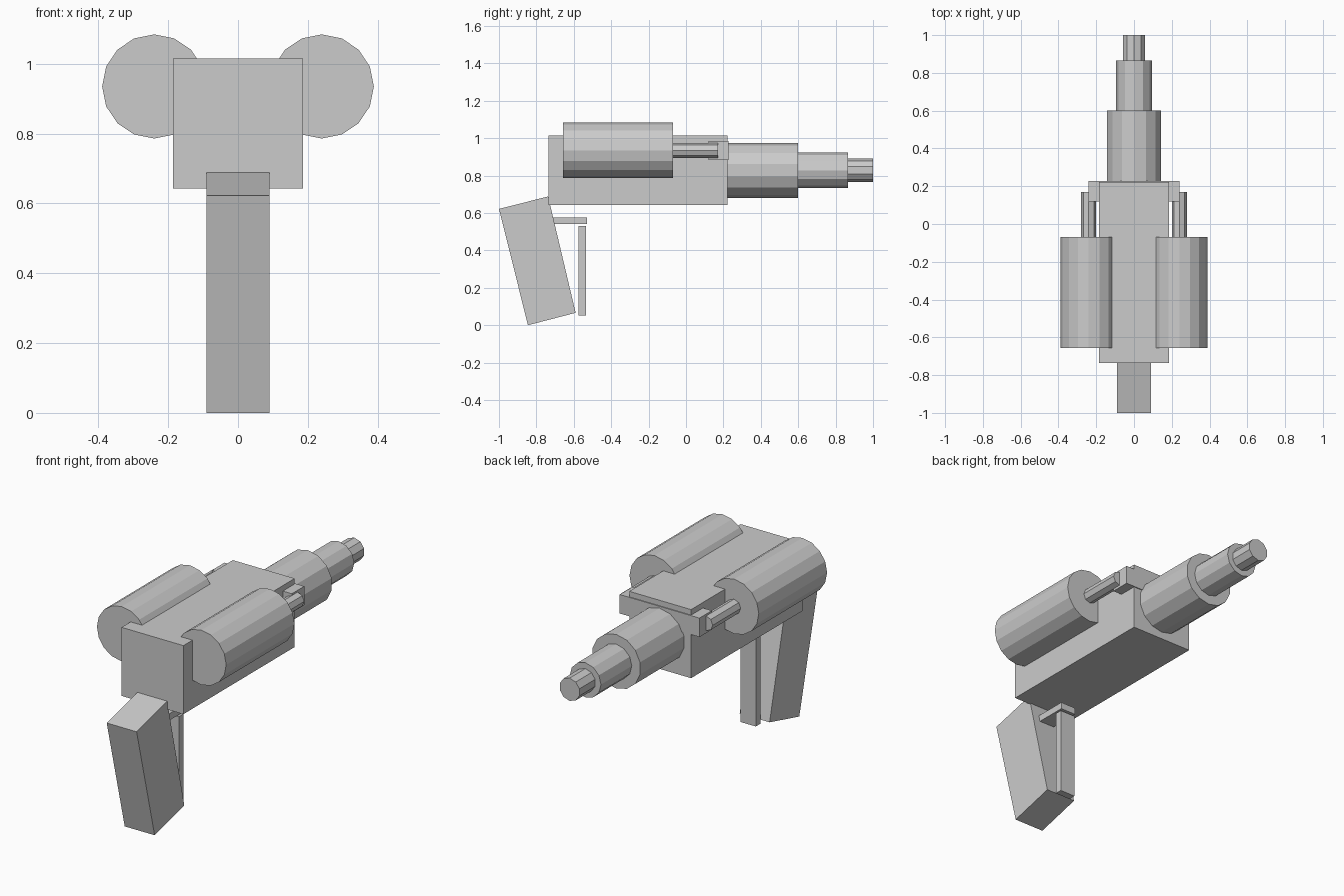
import bpy, bmesh, math
from mathutils import Matrix

if "Cube" in bpy.data.objects:
    bpy.data.objects.remove(bpy.data.objects["Cube"])


def finish(bm, name):
    bmesh.ops.recalc_face_normals(bm, faces=bm.faces)
    mesh = bpy.data.meshes.new(name)
    bm.to_mesh(mesh)
    bm.free()
    obj = bpy.data.objects.new(name, mesh)
    bpy.context.collection.objects.link(obj)
    return obj


def prism(name, profile, half_width):
    """Extrude a (y, z) profile symmetrically across x."""
    bm = bmesh.new()
    face = bm.faces.new([bm.verts.new((-half_width, y, z)) for y, z in profile])
    ext = bmesh.ops.extrude_face_region(bm, geom=[face])["geom"]
    moved = [v for v in ext if isinstance(v, bmesh.types.BMVert)]
    bmesh.ops.translate(bm, verts=moved, vec=(2 * half_width, 0, 0))
    return finish(bm, name)


def box(name, half_width, y0, y1, z0, z1):
    return prism(name, [(y0, z0), (y1, z0), (y1, z1), (y0, z1)], half_width)


def cylinder(name, x, z, y0, y1, radius, sides):
    """Faceted cylinder along y with a vertex at the very top."""
    bm = bmesh.new()
    bmesh.ops.create_cone(bm, cap_ends=True, segments=sides, radius1=radius,
                          radius2=radius, depth=y1 - y0)
    # create_cone starts on +y, which this turn carries to +z
    turn = Matrix.Rotation(math.pi / 2, 4, 'X')
    bm.transform(Matrix.Translation((x, (y0 + y1) / 2, z)) @ turn)
    return finish(bm, name)


# Main housing and the crosspiece holding the feed rods
box("body", 0.186, -0.735, 0.222, 0.642, 1.015)
box("rod_bracket", 0.24, 0.12, 0.227, 0.882, 0.985)

# Stepped barrel
for name, y0, y1, r, n in (("barrel_base", 0.2, 0.6, 0.147, 14),
                           ("barrel_middle", 0.6, 0.865, 0.094, 12),
                           ("muzzle", 0.865, 1.0, 0.062, 10)):
    cylinder(name, 0, 0.828, y0, y1, r, n)

# Side tanks and feed rods
for side, s in (("left", -1), ("right", 1)):
    cylinder(side + "_tank", s * 0.24, 0.935, -0.657, -0.07, 0.149, 16)
    cylinder(side + "_feed_rod", s * 0.24, 0.935, -0.07, 0.17, 0.04, 8)

# Slanted grip with its guard
prism("grip", [(-0.845, 0.0), (-0.59, 0.066), (-0.737, 0.688), (-1.0, 0.622)], 0.09)
box("guard_top", 0.046, -0.725, -0.53, 0.54, 0.577)
box("guard_front", 0.046, -0.574, -0.534, 0.053, 0.53)
